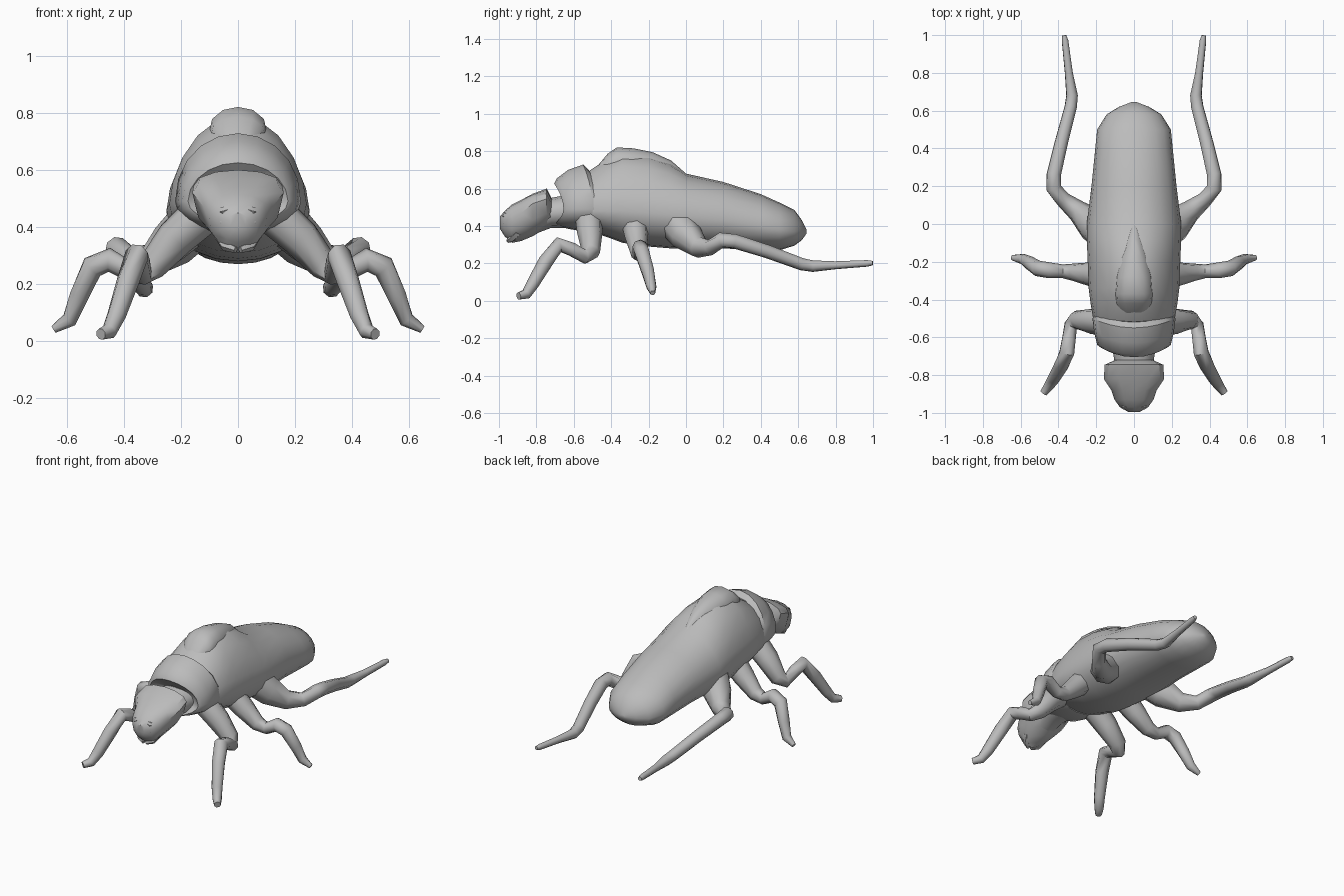
import bpy, math
import bmesh
from mathutils import Vector

grey = bpy.data.materials.new("warm_grey")
grey.diffuse_color = (0.5, 0.5, 0.5, 1)


def finish(name, bm, angle=40):
    bmesh.ops.recalc_face_normals(bm, faces=bm.faces)
    me = bpy.data.meshes.new(name)
    bm.to_mesh(me)
    bm.free()
    me.materials.append(grey)
    ob = bpy.data.objects.new(name, me)
    bpy.context.collection.objects.link(ob)
    bpy.ops.object.select_all(action='DESELECT')
    ob.select_set(True)
    bpy.context.view_layer.objects.active = ob
    bpy.ops.object.shade_smooth_by_angle(angle=math.radians(angle))
    return ob


def skin(bm, rings):
    """Join rings of points into a capped skin."""
    rings = [[bm.verts.new(p) for p in r] for r in rings]
    n = len(rings[0])
    for a, b in zip(rings, rings[1:]):
        for i in range(n):
            j = (i + 1) % n
            bm.faces.new((a[i], a[j], b[j], b[i]))
    bm.faces.new(rings[0])
    bm.faces.new(rings[-1])


def loft(name, sections, n=20, bow=0.0, angle=40):
    """Sections along y: (y, half width, bottom, widest height, top, roof sharpness)."""
    bm = bmesh.new()
    rings = []
    for y, w, zb, zw, zt, k in sections:
        ring = []
        for i in range(n):
            t = 2 * math.pi * i / n
            c, s = math.cos(t), math.sin(t)
            z = zw + (zt - zw) * s ** k if s > 0 else zw + (zw - zb) * s
            ring.append((w * c, y + bow * c * c, z))
        rings.append(ring)
    skin(bm, rings)
    return finish(name, bm, angle)


def limb(name, pts, n=8):
    """Jointed tube through (x, y, z, radius) points, mirrored to both sides."""
    for side, sx in (("right", 1), ("left", -1)):
        bm = bmesh.new()
        P = [Vector((p[0] * sx, p[1], p[2])) for p in pts]
        rings = []
        for i, p in enumerate(P):
            a = (p - P[i - 1]).normalized() if i else Vector()
            b = (P[i + 1] - p).normalized() if i < len(P) - 1 else Vector()
            d = (a + b).normalized()
            u = d.cross(Vector((0.3 * sx, 0.1, 1))).normalized()
            v = d.cross(u)
            r = pts[i][3]
            rings.append([p + r * (u * math.cos(2 * math.pi * k / n) + v * math.sin(2 * math.pi * k / n))
                          for k in range(n)])
        skin(bm, rings)
        finish(f"{side}_{name}", bm, 50)


# Thorax, wing cases and abdomen
loft("wing_cases", [
    (-0.56, 0.19, 0.40, 0.48, 0.66, 1), (-0.51, 0.215, 0.37, 0.48, 0.70, 1),
    (-0.42, 0.23, 0.34, 0.48, 0.76, 1.15), (-0.34, 0.24, 0.31, 0.48, 0.79, 1.2),
    (-0.20, 0.245, 0.29, 0.47, 0.78, 1.2), (-0.08, 0.25, 0.28, 0.46, 0.735, 1.1),
    (0.00, 0.25, 0.28, 0.45, 0.68, 1), (0.20, 0.225, 0.28, 0.43, 0.635, 0.95),
    (0.40, 0.205, 0.27, 0.40, 0.57, 0.95), (0.50, 0.195, 0.27, 0.38, 0.525, 0.95),
    (0.58, 0.145, 0.295, 0.37, 0.485, 1), (0.62, 0.08, 0.325, 0.37, 0.43, 1),
    (0.645, 0.015, 0.36, 0.37, 0.38, 1)])

# Raised crest over the shoulders
loft("shoulder_crest", [
    (-0.47, 0.07, 0.64, 0.68, 0.725, 0.7), (-0.42, 0.10, 0.64, 0.70, 0.785, 0.7),
    (-0.37, 0.105, 0.64, 0.71, 0.82, 0.7), (-0.28, 0.10, 0.64, 0.71, 0.815, 0.8),
    (-0.18, 0.08, 0.64, 0.70, 0.795, 0.9), (-0.08, 0.05, 0.63, 0.67, 0.75, 1),
    (0.0, 0.02, 0.62, 0.64, 0.68, 1)], n=12)

# Neck shield with a curved front lip
loft("neck_shield", [
    (-0.66, 0.10, 0.42, 0.49, 0.57, 1), (-0.705, 0.175, 0.41, 0.49, 0.625, 1),
    (-0.69, 0.195, 0.40, 0.49, 0.655, 1), (-0.63, 0.21, 0.385, 0.49, 0.70, 0.95),
    (-0.55, 0.22, 0.37, 0.49, 0.728, 0.95), (-0.52, 0.205, 0.37, 0.49, 0.70, 1)], bow=0.05)

# Neck
loft("neck", [
    (-0.80, 0.10, 0.36, 0.46, 0.54, 1), (-0.72, 0.105, 0.39, 0.47, 0.55, 1),
    (-0.62, 0.12, 0.39, 0.48, 0.57, 1)], n=12)

# Wedge head, flat crowned at the back, tapering to the mouth
loft("head", [
    (-0.72, 0.10, 0.40, 0.48, 0.55, 0.8), (-0.745, 0.155, 0.39, 0.545, 0.60, 1),
    (-0.82, 0.16, 0.345, 0.52, 0.572, 0.8), (-0.88, 0.12, 0.32, 0.47, 0.54, 0.7),
    (-0.93, 0.103, 0.31, 0.44, 0.515, 0.7), (-0.97, 0.075, 0.345, 0.43, 0.48, 0.8),
    (-0.995, 0.03, 0.385, 0.425, 0.45, 1)], n=12, angle=35)

# Brow ridges, jaws and eyes
limb("brow", [(0.02, -0.965, 0.465, 0.012), (0.05, -0.965, 0.455, 0.018), (0.08, -0.935, 0.45, 0.012)], 6)
limb("jaw", [(0.06, -0.90, 0.37, 0.025), (0.04, -0.93, 0.335, 0.022), (0.008, -0.95, 0.32, 0.012)], 6)
for side, sx in (("right", 1), ("left", -1)):
    bm = bmesh.new()
    bmesh.ops.create_uvsphere(bm, u_segments=12, v_segments=8, radius=0.018)
    bmesh.ops.translate(bm, verts=bm.verts, vec=(sx * 0.052, -0.962, 0.418))
    finish(f"{side}_eye", bm)

# Three pairs of jointed legs
limb("front_leg", [
    (0.12, -0.52, 0.45, 0.075), (0.22, -0.515, 0.36, 0.068), (0.30, -0.51, 0.265, 0.052),
    (0.335, -0.54, 0.235, 0.038), (0.345, -0.61, 0.275, 0.038), (0.355, -0.68, 0.30, 0.042),
    (0.385, -0.75, 0.21, 0.04), (0.425, -0.82, 0.09, 0.034), (0.45, -0.855, 0.035, 0.028),
    (0.48, -0.895, 0.025, 0.02)])
limb("middle_leg", [
    (0.12, -0.28, 0.44, 0.075), (0.23, -0.265, 0.34, 0.064), (0.32, -0.255, 0.26, 0.046),
    (0.38, -0.25, 0.245, 0.036), (0.45, -0.245, 0.285, 0.042), (0.51, -0.235, 0.26, 0.042),
    (0.555, -0.205, 0.16, 0.036), (0.59, -0.185, 0.075, 0.028), (0.645, -0.178, 0.042, 0.014)])
limb("hind_leg", [
    (0.14, -0.06, 0.43, 0.10), (0.22, 0.0, 0.35, 0.09), (0.30, 0.07, 0.285, 0.058),
    (0.375, 0.13, 0.285, 0.042), (0.425, 0.19, 0.325, 0.042), (0.425, 0.26, 0.318, 0.04),
    (0.385, 0.43, 0.265, 0.037), (0.335, 0.62, 0.195, 0.034), (0.328, 0.68, 0.185, 0.032),
    (0.345, 0.80, 0.19, 0.022), (0.365, 0.97, 0.2, 0.018), (0.37, 0.998, 0.202, 0.012)])
